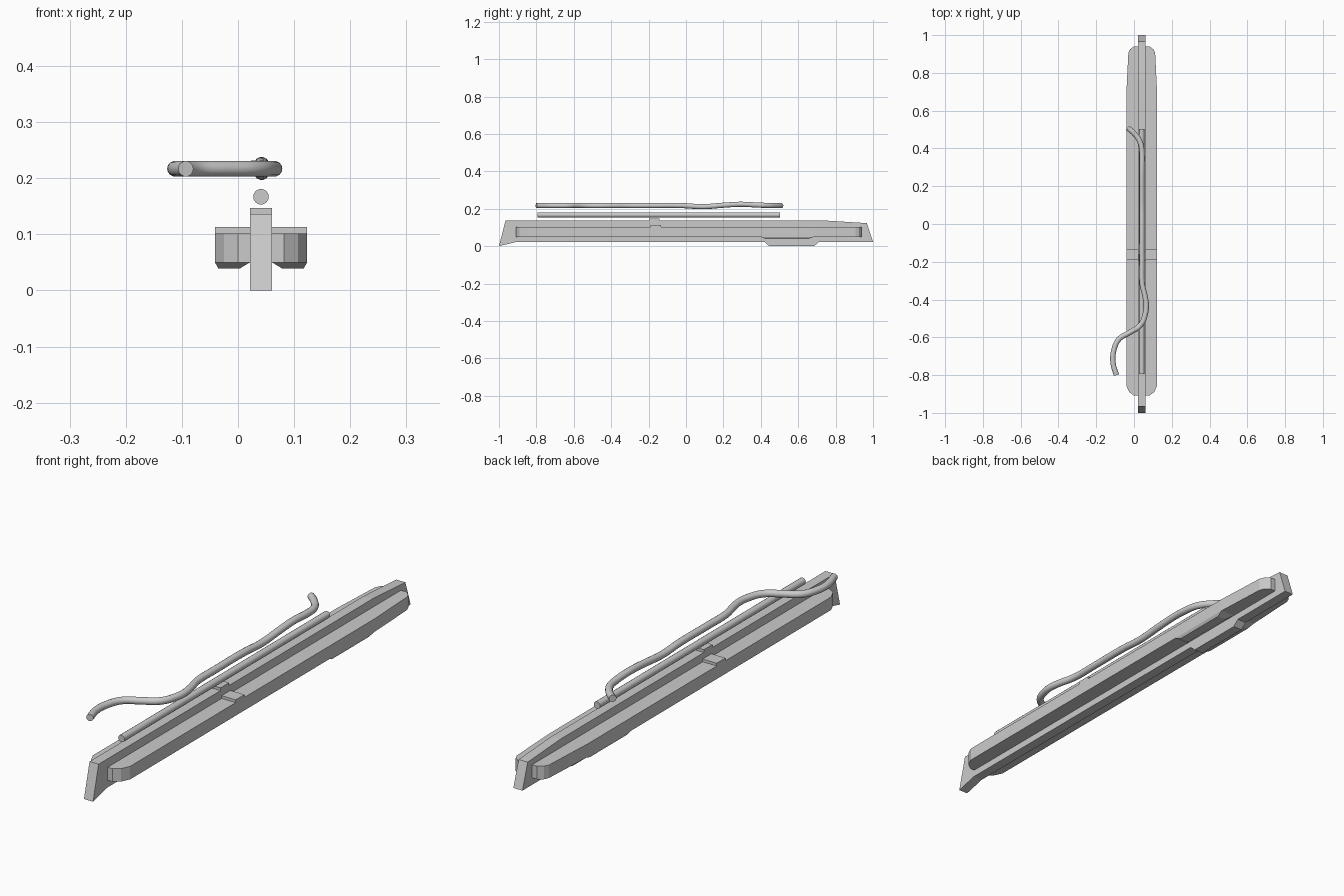
import bpy, math

if "Cube" in bpy.data.objects:
    bpy.data.objects.remove(bpy.data.objects["Cube"])

CX = 0.041  # symmetry plane of the plate and bars


def make_mesh(name, verts, faces, mirror=False):
    me = bpy.data.meshes.new(name)
    me.from_pydata(verts, [], faces)
    ob = bpy.data.objects.new(name, me)
    ob.location.x = CX
    bpy.context.collection.objects.link(ob)
    bpy.context.view_layer.objects.active = ob
    ob.select_set(True)
    bpy.ops.object.mode_set(mode='EDIT')
    bpy.ops.mesh.select_all(action='SELECT')
    bpy.ops.mesh.normals_make_consistent(inside=False)
    bpy.ops.object.mode_set(mode='OBJECT')
    ob.select_set(False)
    if mirror:
        ob.modifiers.new("Mirror", 'MIRROR').use_clip = False
    return ob


def loft(name, ring_a, ring_b, mirror=False):
    """Solid between two matching closed outlines."""
    n = len(ring_a)
    faces = [tuple(range(n))[::-1], tuple(range(n, 2 * n))]
    faces += [(i, (i + 1) % n, n + (i + 1) % n, n + i) for i in range(n)]
    return make_mesh(name, list(ring_a) + list(ring_b), faces, mirror)


def side_profile(name, pts, x0, x1, mirror=False):
    return loft(name, [(x0, y, z) for y, z in pts], [(x1, y, z) for y, z in pts], mirror)


def rod(name, pts, radius):
    cu = bpy.data.curves.new(name, 'CURVE')
    cu.dimensions = '3D'
    cu.bevel_depth = radius
    cu.bevel_resolution = 5
    cu.resolution_u = 4
    cu.use_fill_caps = True
    sp = cu.splines.new('BEZIER')
    sp.bezier_points.add(len(pts) - 1)
    for bp, p in zip(sp.bezier_points, pts):
        bp.co = p
        bp.handle_left_type = bp.handle_right_type = 'AUTO'
    ob = bpy.data.objects.new(name, cu)
    bpy.context.collection.objects.link(ob)
    bpy.ops.object.select_all(action='DESELECT')
    bpy.context.view_layer.objects.active = ob
    ob.select_set(True)
    bpy.ops.object.convert(target='MESH')
    bpy.ops.object.shade_smooth_by_angle(angle=math.radians(40))
    bpy.context.object.select_set(False)


# Central upright plate
side_profile("center_plate", [
    (-1, 0), (-0.91, 0.022), (0.42, 0.022), (0.445, 0), (0.685, 0), (0.71, 0.022),
    (1, 0.022), (0.967, 0.123), (0.76, 0.136), (-0.965, 0.136)], -0.02, 0.02)

# Long side bars with rounded ends, mirrored across the plate
outline = [(-0.02, -0.908), (-0.041, -0.908), (-0.066, -0.89), (-0.082, -0.855),
           (-0.082, 0.68), (-0.071, 0.905), (-0.062, 0.925), (-0.042, 0.939), (-0.02, 0.939)]
loft("side_bar", [(x, y, 0.05) for x, y in outline],
     [(x, y, 0.102) for x, y in outline], True)


# Raised step under each bar
def rect(x0, x1, y0, y1, z):
    return [(x0, y0, z), (x1, y0, z), (x1, y1, z), (x0, y1, z)]


loft("bar_underside_step", rect(-0.076, -0.038, 0.425, 0.655, 0.039),
     rect(-0.082, -0.02, 0.40, 0.685, 0.05), True)

# Clips across the plate and the bars
side_profile("plate_clip", [(-0.197, 0.13), (-0.197, 0.147), (-0.143, 0.147), (-0.143, 0.13)],
             -0.02, 0.02)
side_profile("bar_clip", [(-0.19, 0.1), (-0.19, 0.113), (-0.135, 0.113), (-0.135, 0.1)],
             -0.082, -0.02, True)

# Straight rod floating over the plate
rod("straight_rod", [(CX, y, 0.167) for y in (-0.793, -0.4, 0, 0.3, 0.502)], 0.014)

# Bent rod above it
rod("bent_rod", [
    (-0.093, -0.8, 0.217), (-0.111, -0.735, 0.217), (-0.107, -0.67, 0.217),
    (-0.08, -0.61, 0.217), (-0.024, -0.575, 0.217), (0.035, -0.535, 0.217),
    (0.06, -0.475, 0.217), (0.065, -0.43, 0.217), (0.058, -0.38, 0.217),
    (0.044, -0.32, 0.217), (0.042, -0.2, 0.217), (0.042, -0.02, 0.217),
    (0.042, 0.09, 0.211), (0.042, 0.2, 0.219), (0.042, 0.29, 0.224),
    (0.042, 0.38, 0.22), (0.034, 0.43, 0.218), (0.005, 0.475, 0.217),
    (-0.034, 0.51, 0.217)], 0.014)
